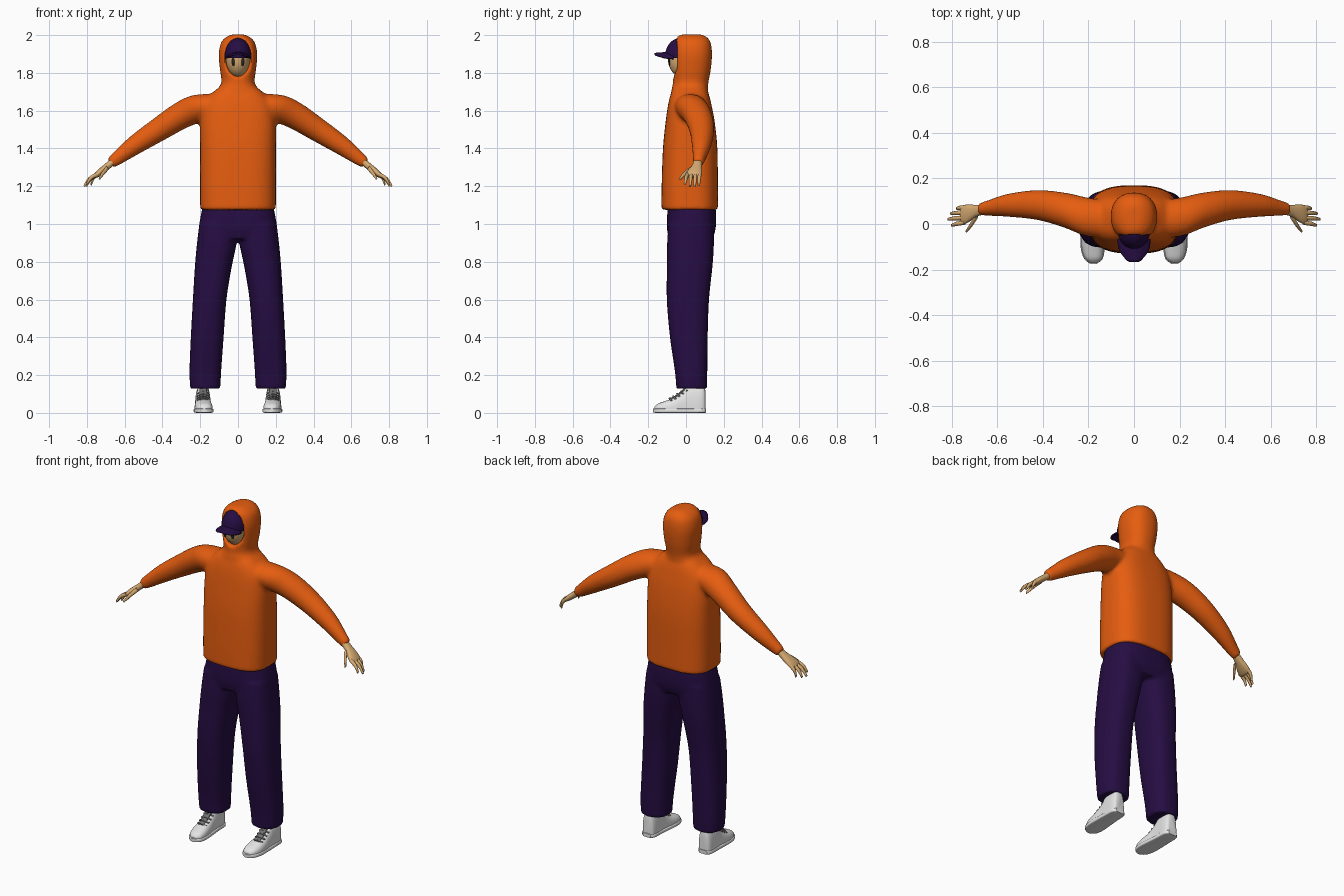
import bpy, bmesh, math
from mathutils import Vector, Matrix

cube = bpy.data.objects.get("Cube")
if cube:
    bpy.data.objects.remove(cube, do_unlink=True)


def material(name, rgb):
    m = bpy.data.materials.new(name)
    m.use_nodes = True
    m.diffuse_color = (*rgb, 1)
    bsdf = next(n for n in m.node_tree.nodes if n.type == 'BSDF_PRINCIPLED')
    bsdf.inputs["Base Color"].default_value = (*rgb, 1)
    return m


ORANGE = material("orange_cloth", (0.79, 0.11, 0.005))
PURPLE = material("dark_purple_cloth", (0.019, 0.004, 0.056))
SKIN = material("skin", (0.68, 0.41, 0.17))
WHITE = material("white_leather", (0.78, 0.78, 0.78))
GREY = material("grey_laces", (0.16, 0.16, 0.16))
DARK = material("dark_eyes", (0.02, 0.017, 0.015))

FLAT = ((1, 0, 0), (0, 1, 0))       # rings stacked upwards
ARM = ((0, 1, 0), (0.53, 0, 0.85))  # rings across the sloping arm
SHOE = ((1, 0, 0), (0, 0, 1))       # rings from toe to heel


def smooth_path(stations, steps):
    """Catmull-Rom interpolation of whole stations."""
    pts = [Vector(s) for s in stations]
    out = []
    for i in range(len(pts) - 1):
        a, b, c, d = pts[max(i - 1, 0)], pts[i], pts[i + 1], pts[min(i + 2, len(pts) - 1)]
        for k in range(steps):
            t = k / steps
            out.append(b + (c - a) * (t / 2) + (2 * a - 5 * b + 4 * c - d) * (t * t / 2)
                       + (3 * b - a - 3 * c + d) * (t ** 3 / 2))
    return out + [pts[-1]]


def loft(bm, stations, frame, power=2.0, sides=(1,), n=32, steps=4, floor=None):
    """Closed tube through (x, y, z, radius_u, radius_v) stations."""
    u, v = Vector(frame[0]), Vector(frame[1])
    for s in sides:
        rings = []
        for x, y, z, ru, rv in smooth_path(stations, steps):
            ring = []
            for k in range(n):
                a = 2 * math.pi * k / n
                c, d = math.cos(a), math.sin(a)
                p = Vector((x, y, z))
                p += u * ru * math.copysign(abs(c) ** (2 / power), c)
                p += v * rv * math.copysign(abs(d) ** (2 / power), d)
                p.x *= s
                if floor is not None:
                    p.z = max(p.z, floor)
                ring.append(bm.verts.new(p))
            rings.append(ring)
        for r0, r1 in zip(rings, rings[1:]):
            for k in range(n):
                bm.faces.new((r0[k], r0[k - 1], r1[k - 1], r1[k]))
        bm.faces.new(rings[0])
        bm.faces.new(rings[-1])


def ball(bm, centre, radii):
    mat = Matrix.Translation(centre) @ Matrix.Diagonal((*radii, 1))
    bmesh.ops.create_uvsphere(bm, u_segments=40, v_segments=24, radius=1, matrix=mat)


def finish(bm, name, mat, angle=40):
    bmesh.ops.recalc_face_normals(bm, faces=bm.faces)
    mesh = bpy.data.meshes.new(name)
    bm.to_mesh(mesh)
    bm.free()
    ob = bpy.data.objects.new(name, mesh)
    bpy.context.collection.objects.link(ob)
    mesh.materials.append(mat)
    bpy.ops.object.select_all(action='DESELECT')
    ob.select_set(True)
    bpy.context.view_layer.objects.active = ob
    bpy.ops.object.shade_smooth_by_angle(angle=math.radians(angle))
    return ob


def fuse(ob, voxel=0.01, rounds=6):
    """Melt overlapping tubes into one soft garment."""
    m = ob.modifiers.new("fuse", 'REMESH')
    m.mode, m.voxel_size, m.use_smooth_shade = 'VOXEL', voxel, True
    if rounds:
        m = ob.modifiers.new("soften", 'SMOOTH')
        m.factor, m.iterations = 0.5, rounds


BOTH = (1, -1)

# Hooded sweatshirt: torso, hood and sleeves
bm = bmesh.new()
loft(bm, [(0, .02, 1.075, .2, .15), (0, .02, 1.2, .201, .149), (0, .022, 1.4, .201, .144),
          (0, .022, 1.54, .2, .13), (0, .02, 1.63, .185, .115), (0, .02, 1.69, .14, .1),
          (0, .02, 1.73, .09, .08)], FLAT, 2.8, n=48)
loft(bm, [(0, .02, 1.66, .14, .1), (0, .02, 1.71, .11, .097), (0, .025, 1.75, .088, .094),
          (0, .03, 1.82, .096, .102), (0, .032, 1.9, .102, .106), (0, .032, 1.96, .09, .099),
          (0, .03, 1.99, .062, .08), (0, .03, 2.004, .03, .05)], FLAT, 2.3)
loft(bm, [(.08, .02, 1.635, .08, .065), (.2, .03, 1.615, .085, .078), (.3, .06, 1.575, .077, .072),
          (.42, .083, 1.5, .066, .063), (.55, .082, 1.415, .051, .051),
          (.64, .07, 1.348, .034, .037), (.677, .065, 1.322, .028, .029)], ARM, 2, BOTH)
shirt = finish(bm, "hooded_sweatshirt", ORANGE)

bm = bmesh.new()
ball(bm, (0, -.08, 1.882), (.072, .12, .106))
cutter = finish(bm, "hood_opening_cutter", ORANGE)
cutter.hide_render = True
cutter.display_type = 'WIRE'

fuse(shirt, 0.01, 0)
cut = shirt.modifiers.new("opening", 'BOOLEAN')
cut.operation, cut.object, cut.solver = 'DIFFERENCE', cutter, 'EXACT'
fuse(shirt, 0.009, 5)
bpy.context.view_layer.objects.active = shirt
for name in [m.name for m in shirt.modifiers]:
    bpy.ops.object.modifier_apply(modifier=name)
bpy.data.objects.remove(cutter, do_unlink=True)

# Trousers: hips and two wide legs
bm = bmesh.new()
loft(bm, [(0, .03, 1.1, .185, .125), (0, .03, 1.04, .198, .13), (0, .028, .97, .207, .128),
          (0, .025, .92, .19, .115)], FLAT, 2.7, n=48)
loft(bm, [(.105, .027, 1.0, .1, .12), (.112, .024, .9, .105, .124), (.13, .02, .78, .098, .121),
          (.15, .01, .6, .089, .112), (.163, .015, .4, .087, .1), (.173, .027, .22, .084, .086),
          (.173, .03, .128, .08, .081)], FLAT, 2.5, BOTH)
fuse(finish(bm, "trousers", PURPLE))

# Hands with fingers and thumbs
bm = bmesh.new()
loft(bm, [(.655, .064, 1.338, .022, .018), (.69, .058, 1.307, .026, .018),
          (.73, .045, 1.275, .04, .017), (.752, .04, 1.257, .041, .013),
          (.76, .04, 1.25, .03, .007)], ARM, 2.3, BOTH, n=20)
for y, tip in ((.072, (.778, .068, 1.205)), (.05, (.803, .046, 1.2)),
               (.028, (.815, .021, 1.2)), (.007, (.8, -.006, 1.212))):
    base, end = Vector((.742, y, 1.265)), Vector(tip)
    mid = (base + end) / 2 + Vector((.008, 0, .006))
    loft(bm, [(*base, .01, .011), (*mid, .0095, .01), (*end, .006, .006)], ARM, 2, BOTH, 10, 3)
loft(bm, [(.69, .035, 1.298, .014, .012), (.715, -.005, 1.268, .011, .01),
          (.735, -.032, 1.238, .006, .006)], ARM, 2, BOTH, 10, 3)
finish(bm, "hands", SKIN, 60)

# Head and eyes
bm = bmesh.new()
ball(bm, (0, -.01, 1.87), (.064, .085, .096))
finish(bm, "head", SKIN)
bm = bmesh.new()
for s in BOTH:
    ball(bm, (s * .025, -.088, 1.86), (.009, .004, .024))
finish(bm, "eyes", DARK)

# Cap crown and curved peak
bm = bmesh.new()
ball(bm, (0, -.025, 1.892), (.071, .085, .094))
bmesh.ops.bisect_plane(bm, geom=bm.verts[:] + bm.edges[:] + bm.faces[:], plane_co=(0, 0, 1.88),
                       plane_no=(0, 0, 1), clear_inner=True)
finish(bm, "cap_crown", PURPLE)
bm = bmesh.new()
W, D = 16, 8
grid = []
for j in range(D + 1):
    v = j / D
    row = []
    for i in range(W + 1):
        u = 2 * i / W - 1
        row.append(bm.verts.new((u * (.072 - .03 * v ** 3), -.065 - .102 * v * (1 - .2 * u ** 4),
                                 1.914 - .008 * v - (.036 - .016 * v) * u * u)))
    grid.append(row)
for j in range(D):
    for i in range(W):
        bm.faces.new((grid[j][i], grid[j][i + 1], grid[j + 1][i + 1], grid[j + 1][i]))
peak = finish(bm, "cap_peak", PURPLE)
peak.modifiers.new("thickness", 'SOLIDIFY').thickness = 0.009

# Shoes: uppers, soles, tongues and laces
bm = bmesh.new()
loft(bm, [(.178, -.168, .02, .016, .012), (.178, -.15, .02, .037, .028), (.181, -.11, .02, .047, .043),
          (.184, -.06, .02, .046, .062), (.185, -.02, .02, .042, .092), (.186, .015, .02, .041, .128),
          (.186, .07, .02, .041, .132), (.186, .094, .02, .035, .125), (.186, .102, .02, .025, .1)],
     SHOE, 2.6, BOTH, floor=.006)
finish(bm, "shoe_uppers", WHITE, 50)
bm = bmesh.new()
sole = [(.178, -.175, .012, .012, .01), (.178, -.155, .012, .039, .012), (.181, -.11, .012, .052, .012),
        (.184, -.04, .012, .05, .012), (.186, .03, .012, .046, .012), (.186, .085, .012, .043, .012),
        (.186, .106, .012, .026, .011)]
loft(bm, sole, SHOE, 5, BOTH)
finish(bm, "shoe_soles", WHITE)

bm = bmesh.new()
for k in range(5):
    t = k / 4
    y, z = -.088 + .082 * t, .078 + .052 * t + .01 * t * (t - 1)
    loft(bm, [(.185 - .032, y + .012, z - .014, .005, .004), (.185, y, z, .005, .004),
              (.185 + .032, y + .012, z - .014, .005, .004)],
         ((0, .8, .6), (0, -.6, .8)), 2.5, BOTH, 8)
finish(bm, "shoe_laces", GREY)
bm = bmesh.new()
loft(bm, [(.185, -.09, .068, .014, .008), (.185, -.05, .088, .018, .008),
          (.185, -.015, .118, .02, .009), (.185, .005, .146, .02, .008)], SHOE, 3, BOTH, 16)
finish(bm, "shoe_tongues", GREY)
